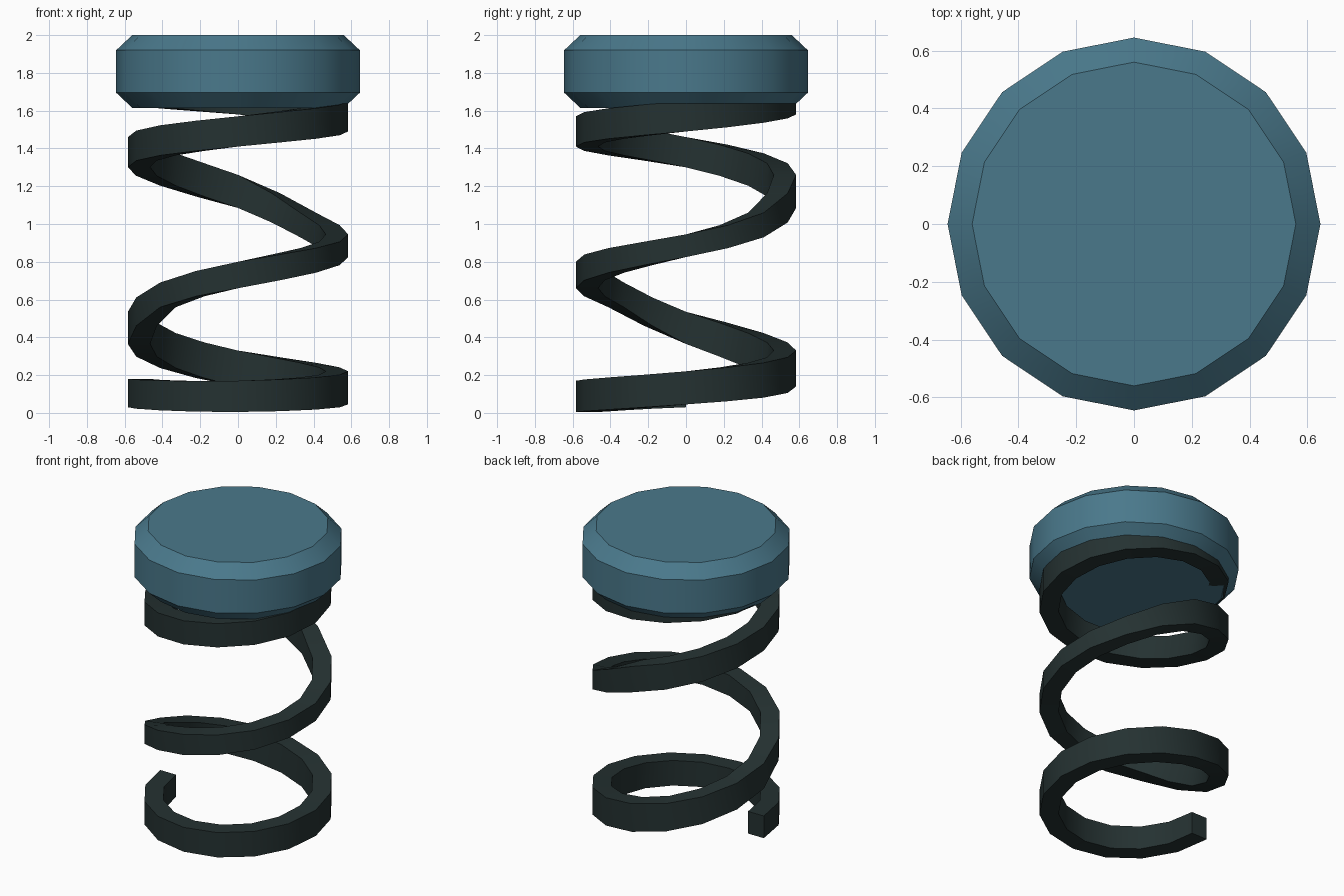
import bpy, bmesh
from math import pi, cos, sin, radians

cube = bpy.data.objects.get("Cube")
if cube:
    bpy.data.objects.remove(cube, do_unlink=True)

SIDES = 16


def material(name, rgb):
    mat = bpy.data.materials.new(name)
    mat.use_nodes = True
    color = (*rgb, 1)
    mat.diffuse_color = color
    mat.node_tree.nodes["Principled BSDF"].inputs["Base Color"].default_value = color
    return mat


def finish(bm, name, mat):
    bmesh.ops.recalc_face_normals(bm, faces=bm.faces)
    mesh = bpy.data.meshes.new(name)
    bm.to_mesh(mesh)
    bm.free()
    mesh.materials.append(mat)
    obj = bpy.data.objects.new(name, mesh)
    bpy.context.collection.objects.link(obj)
    bpy.ops.object.select_all(action='DESELECT')
    obj.select_set(True)
    bpy.context.view_layer.objects.active = obj
    bpy.ops.object.shade_smooth_by_angle(angle=radians(30))


def loft(bm, rings):
    """Bridge closed rings in order and cap both ends."""
    rings = [[bm.verts.new(p) for p in ring] for ring in rings]
    for a, b in zip(rings, rings[1:]):
        for i in range(len(a)):
            j = (i + 1) % len(a)
            bm.faces.new((a[i], a[j], b[j], b[i]))
    bm.faces.new(rings[0])
    bm.faces.new(rings[-1])


def sample(keys, t):
    """Smooth interpolation through (turn, bottom, top) keys."""
    i = max(k for k in range(len(keys) - 1) if keys[k][0] <= t)
    p0, p1, p2, p3 = (keys[min(max(i + d, 0), len(keys) - 1)] for d in (-1, 0, 1, 2))
    h = p2[0] - p1[0]
    u = (t - p1[0]) / h
    out = []
    for c in (1, 2):
        m1 = (p2[c] - p0[c]) / (p2[0] - p0[0]) * h
        m2 = (p3[c] - p1[c]) / (p3[0] - p1[0]) * h
        out.append((2*u**3 - 3*u**2 + 1) * p1[c] + (u**3 - 2*u**2 + u) * m1
                   + (3*u**2 - 2*u**3) * p2[c] + (u**3 - u**2) * m2)
    return out


teal = material("teal_blue", (0.068, 0.19, 0.26))
dark = material("dark_green_grey", (0.018, 0.031, 0.031))

# Spring: rectangular band climbing three turns into the cap
climb = [(0, .03, .18), (.25, .005, .17), (.5, .045, .22), (.75, .14, .33),
         (1, .365, .535), (1.125, .56, .69), (1.25, .66, .8), (1.5, .825, .945),
         (1.625, .93, 1.06), (1.75, 1.085, 1.26), (2, 1.3, 1.46),
         (2.25, 1.41, 1.57), (2.5, 1.49, 1.65), (2.75, 1.58, 1.72), (3, 1.64, 1.8)]
INNER, OUTER = .465, .583
sections = []
for step in range(3 * SIDES + 1):
    turn = step / SIDES
    low, high = sample(climb, turn)
    angle = pi + turn * 2 * pi
    sections.append([(r * cos(angle), r * sin(angle), z)
                     for r, z in ((INNER, low), (OUTER, low), (OUTER, high), (INNER, high))])
bm = bmesh.new()
loft(bm, sections)
finish(bm, "spring", dark)

# Cap: chamfered disc
bm = bmesh.new()
loft(bm, [[(r * cos(2 * pi * i / SIDES), r * sin(2 * pi * i / SIDES), z) for i in range(SIDES)]
          for r, z in ((.56, 1.615), (.645, 1.695), (.645, 1.92), (.56, 2))])
finish(bm, "cap", teal)
